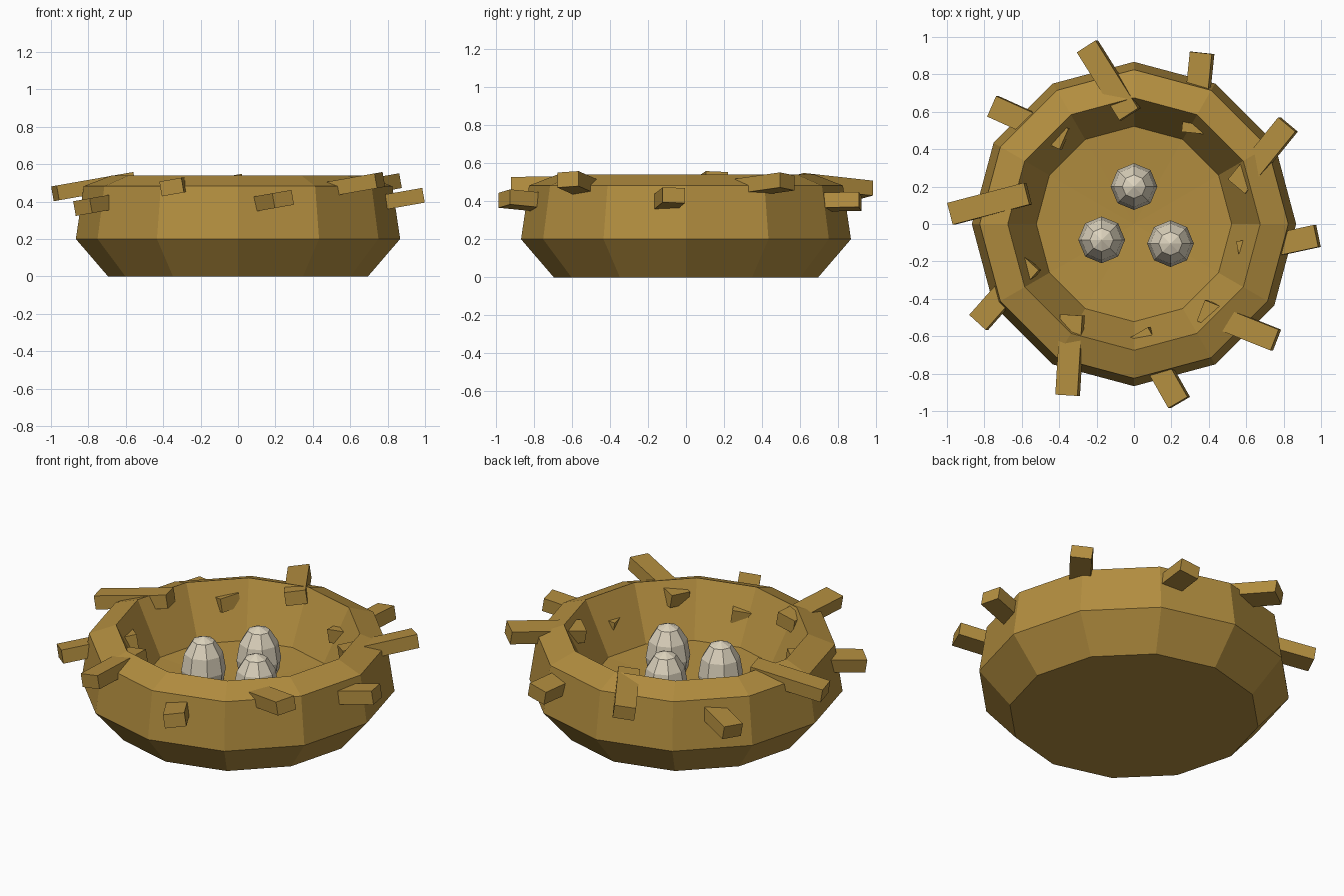
import bpy
import bmesh
from math import radians, cos, sin, tau
from mathutils import Matrix, Vector

old = bpy.data.objects.get("Cube")
if old:
    bpy.data.objects.remove(old, do_unlink=True)


def make_material(name, rgb):
    mat = bpy.data.materials.new(name)
    mat.use_nodes = True
    mat.diffuse_color = (*rgb, 1)
    bsdf = mat.node_tree.nodes["Principled BSDF"]
    bsdf.inputs["Base Color"].default_value = (*rgb, 1)
    bsdf.inputs["Roughness"].default_value = 0.9
    return mat


def add_object(name, bm, mat):
    bmesh.ops.recalc_face_normals(bm, faces=bm.faces[:])
    mesh = bpy.data.meshes.new(name)
    bm.to_mesh(mesh)
    bm.free()
    mesh.materials.append(mat)
    obj = bpy.data.objects.new(name, mesh)
    bpy.context.collection.objects.link(obj)
    return obj


straw = make_material("straw_brown", (0.45, 0.27, 0.05))
shell = make_material("egg_cream", (0.72, 0.65, 0.51))

# Nest bowl: a twelve-sided profile with a solid base and a shallow dished floor
SIDES = 12
profile = [(0.695, 0), (0.867, 0.2), (0.825, 0.482), (0.675, 0.54), (0.522, 0.23)]
bm = bmesh.new()
rings = [[bm.verts.new((r * cos(tau * i / SIDES), r * sin(tau * i / SIDES), z))
          for i in range(SIDES)] for r, z in profile]
for low, high in zip(rings, rings[1:]):
    for i in range(SIDES):
        j = (i + 1) % SIDES
        bm.faces.new((low[i], low[j], high[j], high[i]))
bm.faces.new(rings[0])
centre = bm.verts.new((0, 0, 0.2))
for i in range(SIDES):
    bm.faces.new((rings[-1][i], rings[-1][(i + 1) % SIDES], centre))
add_object("nest_bowl", bm, straw)

# Twigs: ten bars pushed through the wall, alternating high and low, all tilted one way
for k in range(10):
    high = k % 2 == 0
    angle = radians(28 + 36 * k)
    yaw = angle + radians(22.5 if high else 20)
    place = Vector((0.78 * cos(angle), 0.78 * sin(angle), 0.48 if high else 0.395))
    bm = bmesh.new()
    bmesh.ops.create_cube(bm, size=1, matrix=Matrix.Translation(place)
                          @ Matrix.Rotation(radians(-10), 4, 'Y')
                          @ Matrix.Rotation(yaw, 4, 'Z')
                          @ Matrix.Diagonal((0.43, 0.12, 0.08, 1)))
    add_object(f"twig_{k + 1}", bm, straw)

# Eggs: three faceted, upright ellipsoids resting in the floor
for name, x, y in (("egg_back", 0, 0.2), ("egg_right", -0.173, -0.085),
                   ("egg_left", 0.195, -0.105)):
    bm = bmesh.new()
    bmesh.ops.create_uvsphere(bm, u_segments=8, v_segments=6, radius=1,
                              matrix=Matrix.Translation((x, y, 0.285))
                              @ Matrix.Diagonal((0.125, 0.125, 0.2, 1)))
    add_object(name, bm, shell)
